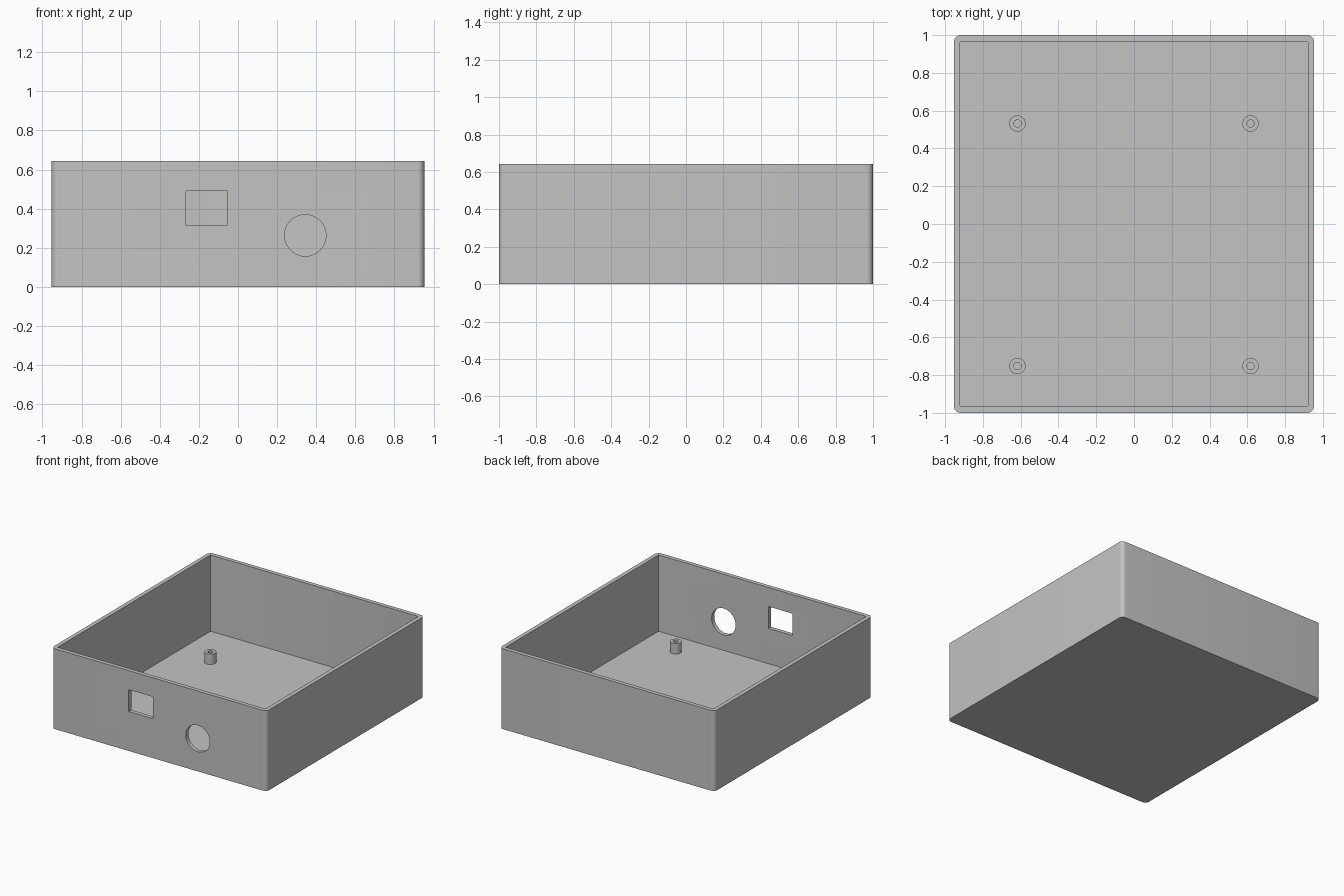
import bpy, bmesh, math

if "Cube" in bpy.data.objects:
    bpy.data.objects.remove(bpy.data.objects["Cube"])

W, D, H = 1.906, 2.0, 0.643      # outer size
WALL, FLOOR = 0.033, 0.033
POST_H = 0.083

grey = bpy.data.materials.new("plain grey")
grey.diffuse_color = (0.55, 0.55, 0.55, 1)
grey.use_nodes = True
grey.node_tree.nodes["Principled BSDF"].inputs["Base Color"].default_value = grey.diffuse_color


def prism(name, outline, z0, z1):
    """Extrude a closed xy outline from z0 to z1."""
    bm = bmesh.new()
    face = bm.faces.new([bm.verts.new((x, y, z0)) for x, y in outline])
    top = bmesh.ops.extrude_face_region(bm, geom=[face])["geom"]
    bmesh.ops.translate(bm, vec=(0, 0, z1 - z0),
                        verts=[v for v in top if isinstance(v, bmesh.types.BMVert)])
    bmesh.ops.recalc_face_normals(bm, faces=bm.faces[:])
    mesh = bpy.data.meshes.new(name)
    bm.to_mesh(mesh)
    bm.free()
    mesh.materials.append(grey)
    ob = bpy.data.objects.new(name, mesh)
    bpy.context.collection.objects.link(ob)
    return ob


def rounded_rect(w, d, r, n=8):
    pts = []
    for q, (sx, sy) in enumerate([(1, 1), (-1, 1), (-1, -1), (1, -1)]):
        for i in range(n + 1):
            a = math.pi / 2 * (q + i / n)
            pts.append((sx * (w / 2 - r) + r * math.cos(a),
                        sy * (d / 2 - r) + r * math.sin(a)))
    return pts


def circle(r, n=48):
    return [(r * math.cos(2 * math.pi * i / n), r * math.sin(2 * math.pi * i / n))
            for i in range(n)]


def activate(ob):
    bpy.ops.object.select_all(action='DESELECT')
    ob.select_set(True)
    bpy.context.view_layer.objects.active = ob


def cut(ob, cutter):
    cutter.hide_render = True
    mod = ob.modifiers.new("cut", 'BOOLEAN')
    mod.operation, mod.solver, mod.object = 'DIFFERENCE', 'EXACT', cutter
    activate(ob)
    bpy.ops.object.modifier_apply(modifier=mod.name)
    bpy.data.objects.remove(cutter)


def smooth(ob):
    activate(ob)
    bpy.ops.object.shade_smooth_by_angle(angle=math.radians(30))


# Open tray with rounded vertical corners
tray = prism("enclosure_tray", rounded_rect(W, D, 0.035), 0, H)
cut(tray, prism("cavity_cutter",
                rounded_rect(W - 2 * WALL, D - 2 * WALL, 0.004, 3), FLOOR, H + 0.1))

# Square and round openings in the front wall
openings = [("square_cutter", rounded_rect(0.215, 0.175, 0.002, 1), -0.16, 0.403),
            ("round_cutter", circle(0.106, 64), 0.344, 0.263)]
for name, outline, x, z in openings:
    cutter = prism(name, outline, -0.1, 0.1)
    cutter.rotation_euler.x = math.pi / 2
    cutter.location = (x, -D / 2, z)
    bpy.context.view_layer.update()
    cut(tray, cutter)
smooth(tray)

# Four hollow mounting posts on the floor
for side, x in (("left", -0.617), ("right", 0.617)):
    for end, y in (("front", -0.752), ("back", 0.532)):
        post = prism(f"mounting_post_{end}_{side}", circle(0.043), FLOOR, FLOOR + POST_H)
        cut(post, prism("hole_cutter", circle(0.019, 32), 0, FLOOR + POST_H + 0.1))
        post.location = (x, y, 0)
        smooth(post)
